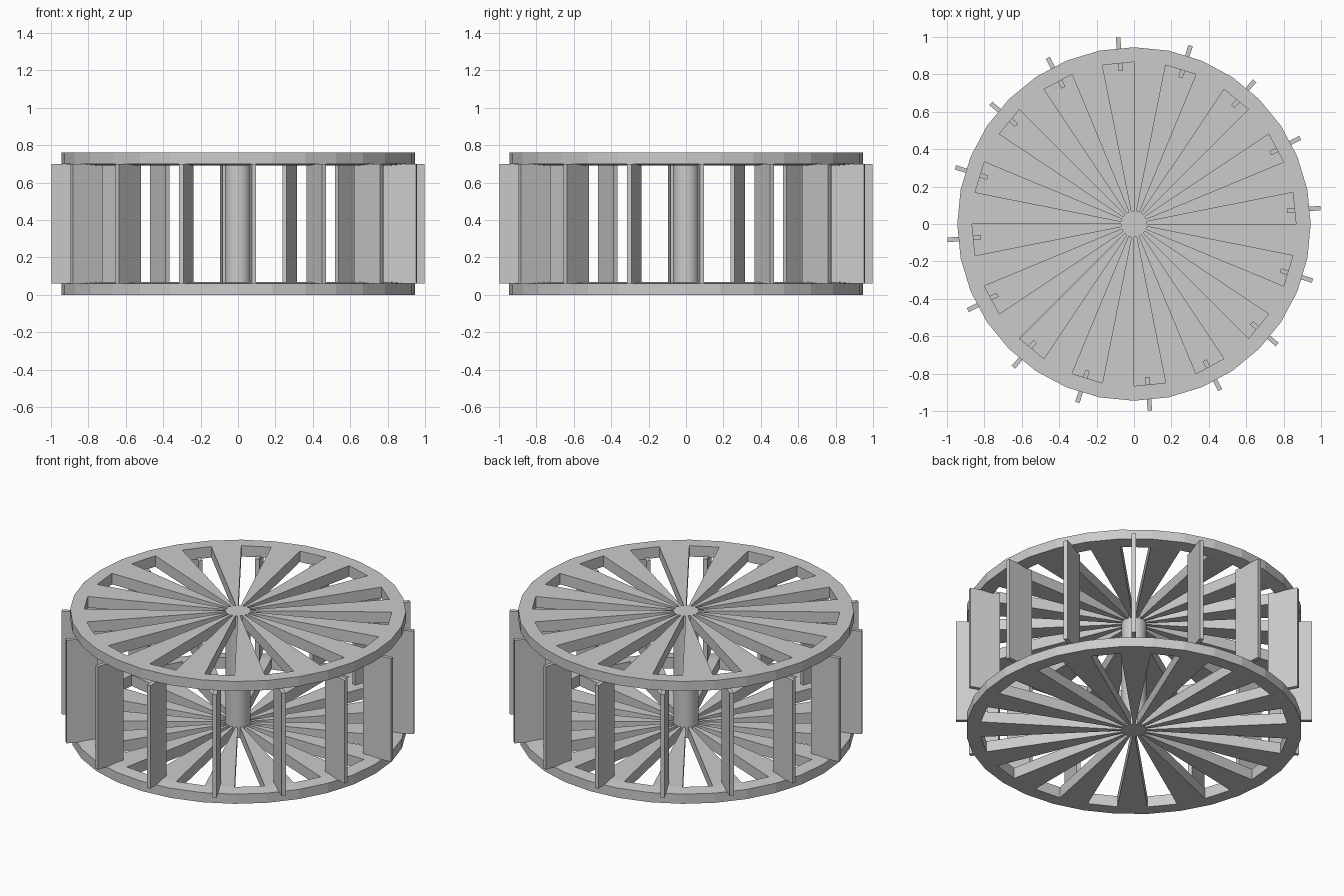
import bpy, bmesh
from math import cos, sin, pi, radians
from mathutils import Matrix

if "Cube" in bpy.data.objects:
    bpy.data.objects.remove(bpy.data.objects["Cube"])

N = 32               # disc sides; 16 slots alternate with 16 spokes
H = 0.76             # overall height
R_HUB, R_SLOT, R_RIM = 0.07, 0.866, 0.945


def finish(bm, name):
    bmesh.ops.recalc_face_normals(bm, faces=bm.faces)
    me = bpy.data.meshes.new(name)
    bm.to_mesh(me)
    bm.free()
    ob = bpy.data.objects.new(name, me)
    bpy.context.collection.objects.link(ob)
    return ob


# Slotted disc: hub, wedge spokes and rim, extruded down from the outer face
def slotted_disc(name, flip):
    bm = bmesh.new()
    rings = [[bm.verts.new((r * cos(2 * pi * i / N), r * sin(2 * pi * i / N), H))
              for i in range(N)] for r in (R_HUB, R_SLOT, R_RIM)]
    bm.faces.new(rings[0])
    for i in range(N):
        j = (i + 1) % N
        bm.faces.new((rings[1][i], rings[2][i], rings[2][j], rings[1][j]))
        if i % 2:
            bm.faces.new((rings[0][i], rings[1][i], rings[1][j], rings[0][j]))
    ext = bmesh.ops.extrude_face_region(bm, geom=bm.faces[:], use_keep_orig=True)
    for v in ext["geom"]:
        if isinstance(v, bmesh.types.BMVert):
            v.co.z -= 0.06 if v.co.xy.length > 0.9 else 0.068
    if flip:
        bmesh.ops.transform(bm, verts=bm.verts,
                            matrix=Matrix.Translation((0, 0, H)) @ Matrix.Rotation(pi, 4, 'X'))
    return finish(bm, name)


slotted_disc("top_disc", False)
slotted_disc("bottom_disc", True)   # flipped, so its slots sit under the top spokes

# Central shaft
bm = bmesh.new()
bmesh.ops.create_cone(bm, cap_ends=True, segments=N, radius1=R_HUB, radius2=R_HUB,
                      depth=0.65, matrix=Matrix.Translation((0, 0, H / 2)))
shaft = finish(bm, "shaft")
for p in shaft.data.polygons:
    p.use_smooth = len(p.vertices) == 4
bpy.context.view_layer.objects.active = shaft
shaft.select_set(True)
bpy.ops.object.shade_smooth_by_angle()

# Radial paddles around the rim
bm = bmesh.new()
for k in range(16):
    m = (Matrix.Rotation(radians(4.9 + 22.5 * k), 4, 'Z')
         @ Matrix.Translation((0.911, 0, H / 2))
         @ Matrix.Diagonal((0.18, 0.024, 0.64, 1)))
    bmesh.ops.create_cube(bm, size=1, matrix=m)
finish(bm, "paddles")
